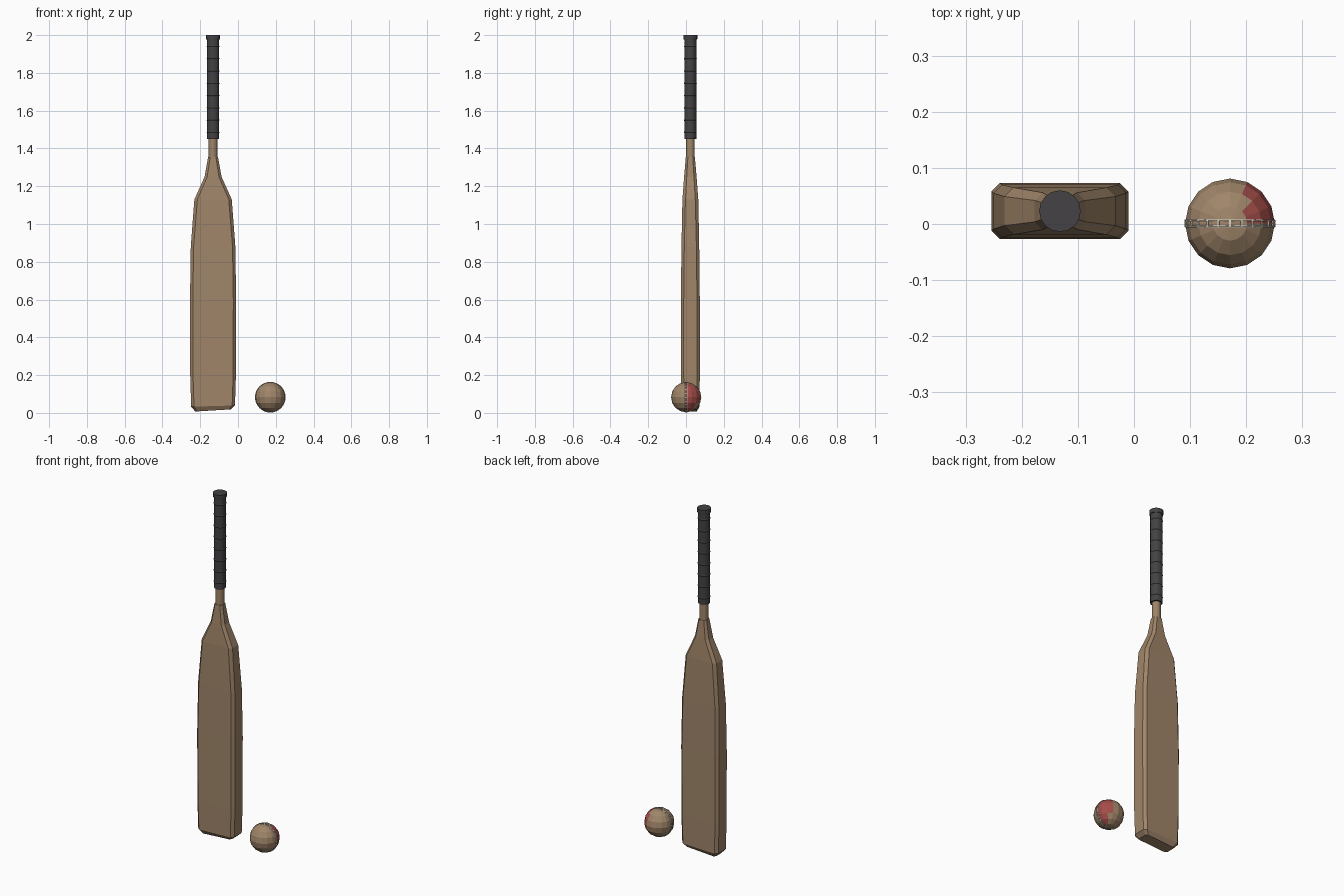
import bpy, bmesh, math
from mathutils import Matrix, Vector

if "Cube" in bpy.data.objects:
    bpy.data.objects.remove(bpy.data.objects["Cube"], do_unlink=True)


def material(name, rgb):
    m = bpy.data.materials.new(name)
    m.use_nodes = True
    m.diffuse_color = (*rgb, 1)
    m.node_tree.nodes["Principled BSDF"].inputs["Base Color"].default_value = (*rgb, 1)
    return m


wood = material("tan wood", (0.35, 0.235, 0.142))
rubber = material("charcoal rubber", (0.058, 0.054, 0.058))
red = material("worn red", (0.376, 0.075, 0.068))
cream = material("cream thread", (0.72, 0.69, 0.58))

BAT = Vector((-0.132, 0.023, 0))
BALL = Vector((0.171, 0.001, 0.083))
R = 0.08


def finish(bm, name, location, *mats):
    bmesh.ops.recalc_face_normals(bm, faces=bm.faces)
    mesh = bpy.data.meshes.new(name)
    bm.to_mesh(mesh)
    bm.free()
    for m in mats:
        mesh.materials.append(m)
    ob = bpy.data.objects.new(name, mesh)
    ob.location = location
    bpy.context.collection.objects.link(ob)
    return ob


def loft(name, rings, location, mat):
    """Skin a stack of point rings and cap both ends."""
    bm = bmesh.new()
    loops = [[bm.verts.new(p) for p in ring] for ring in rings]
    for a, b in zip(loops, loops[1:]):
        for i in range(len(a)):
            j = (i + 1) % len(a)
            bm.faces.new((a[i], a[j], b[j], b[i]))
    bm.faces.new(loops[0])
    bm.faces.new(loops[-1])
    return finish(bm, name, location, mat)


def chamfered(z, w, t, c, slope=0):
    """Rectangle of half sizes w, t with cut corners, tilted along x."""
    pts = [(w, c - t), (w, t - c), (w - c, t), (c - w, t),
           (-w, t - c), (-w, c - t), (c - w, -t), (w - c, -t)]
    return [(x, y, z + slope * x) for x, y in pts]


def circle(z, r, n=16):
    return [(r * math.cos(math.tau * i / n), r * math.sin(math.tau * i / n), z)
            for i in range(n)]


# Blade with cut corners, slanted toe and tapering shoulders
blade = [(0.013, 0.094, 0.034, 0.01, 0.06), (0.036, 0.116, 0.049, 0.015, 0.03),
         (0.2, 0.121, 0.05, 0.015), (0.6, 0.122, 0.05, 0.015),
         (0.88, 0.118, 0.047, 0.015), (1.13, 0.099, 0.042, 0.016),
         (1.25, 0.045, 0.033, 0.014), (1.355, 0.026, 0.024, 0.011)]
loft("blade", [chamfered(*s) for s in blade], BAT, wood)

# Handle
loft("handle_neck", [circle(1.33, 0.023), circle(1.47, 0.023)], BAT, wood)
loft("grip", [circle(1.45, 0.032), circle(1.98, 0.032)], BAT, rubber)
loft("grip_cap", [circle(1.976, 0.036), circle(1.982, 0.037), circle(2, 0.037)], BAT, rubber)
for i in range(8):
    z = 1.485 + i * 0.065
    loft(f"grip_ring_{i + 1}", [circle(z - 0.004, 0.032), circle(z, 0.034),
                                circle(z + 0.004, 0.032)], BAT, rubber)

# Ball with a red patch on one side
bm = bmesh.new()
bmesh.ops.create_uvsphere(bm, u_segments=16, v_segments=8, radius=R)
for f in bm.faces:
    c = f.calc_center_median()
    turn = math.degrees(math.atan2(c.y, c.x))
    height = c.z / R
    limit = 68 if -0.5 < height < 0.6 else 45
    if 0 < turn < limit and abs(height) < 0.9:
        f.material_index = 1
finish(bm, "ball", BALL, wood, red)

# Twin seam lines around the ball
for side, y in (("front", -0.0055), ("back", 0.0055)):
    bpy.ops.mesh.primitive_torus_add(
        major_segments=32, minor_segments=6, major_radius=0.0796, minor_radius=0.0016,
        location=BALL + Vector((0, y, 0)), rotation=(math.pi / 2, 0, 0))
    ob = bpy.context.object
    ob.name = f"seam_{side}"
    ob.data.materials.append(cream)

# Cross stitches between the seam lines
bm = bmesh.new()
for i in range(24):
    place = (Matrix.Rotation(math.tau * i / 24, 4, 'Y')
             @ Matrix.Translation((0, 0, 0.0796))
             @ Matrix.Diagonal((0.003, 0.011, 0.0026, 1)))
    bmesh.ops.create_cube(bm, size=1, matrix=place)
finish(bm, "seam_stitches", BALL, cream)
